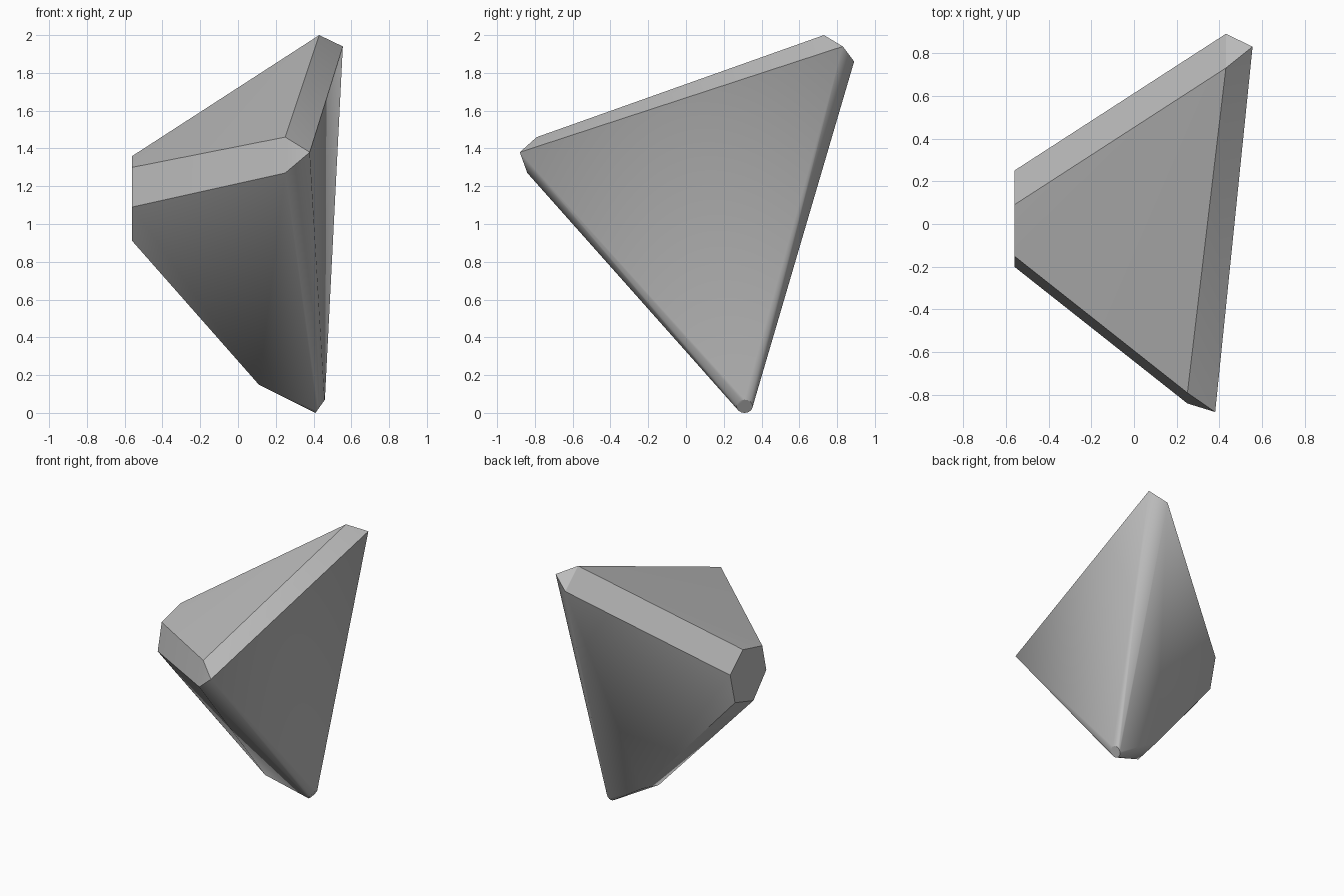
import bpy
import bmesh
import math
from mathutils import Matrix, Vector

cube = bpy.data.objects.get("Cube")
if cube:
    bpy.data.objects.remove(cube, do_unlink=True)

# Plain grey stone
grey = bpy.data.materials.new("plain_grey")
grey.use_nodes = True
colour = (0.5, 0.5, 0.5, 1.0)
grey.diffuse_color = colour
grey.node_tree.nodes["Principled BSDF"].inputs["Base Color"].default_value = colour

bm = bmesh.new()

# Six-sided cut on the right corner, as a y-z profile
cut_x = -0.56
right_cut = [(0.25, 1.22), (0.09, 1.36), (-0.15, 1.30),
             (-0.20, 1.09), (-0.04, 0.91), (0.19, 0.98)]
for y, z in right_cut:
    bm.verts.new((cut_x, y, z))

# Three-sided facets on the top and front corners
top_tip = [(0.43, 0.89, 1.86), (0.43, 0.73, 2.0), (0.555, 0.83, 1.94)]
front_tip = [(0.25, -0.79, 1.46), (0.25, -0.84, 1.27), (0.38, -0.88, 1.38)]
# End of the lower chamfer
lower_edge = [(0.11, 0.18, 0.15), (0.11, 0.39, 0.20)]
for point in top_tip + front_tip + lower_edge:
    bm.verts.new(point)

# Small round tip at the bottom corner, tilted outward
tilt = Vector((0.07, 0, -0.05)).to_track_quat('Z', 'Y').to_matrix().to_4x4()
bmesh.ops.create_circle(bm, segments=16, radius=0.043,
                        matrix=Matrix.Translation((0.435, 0.31, 0.035)) @ tilt)

# Skin the corners into one chamfered solid
hull = bmesh.ops.convex_hull(bm, input=bm.verts[:])
loose = [v for v in bm.verts if not v.link_faces]
bmesh.ops.delete(bm, geom=loose, context='VERTS')
bmesh.ops.dissolve_limit(bm, angle_limit=math.radians(2),
                         verts=bm.verts[:], edges=bm.edges[:])
bmesh.ops.recalc_face_normals(bm, faces=bm.faces[:])

mesh = bpy.data.meshes.new("chamfered_tetrahedron")
bm.to_mesh(mesh)
bm.free()
mesh.materials.append(grey)
stone = bpy.data.objects.new("chamfered_tetrahedron", mesh)
bpy.context.collection.objects.link(stone)

# Keep facets crisp, soften the rounded edges
bpy.context.view_layer.objects.active = stone
stone.select_set(True)
bpy.ops.object.shade_smooth_by_angle(angle=math.radians(30))
